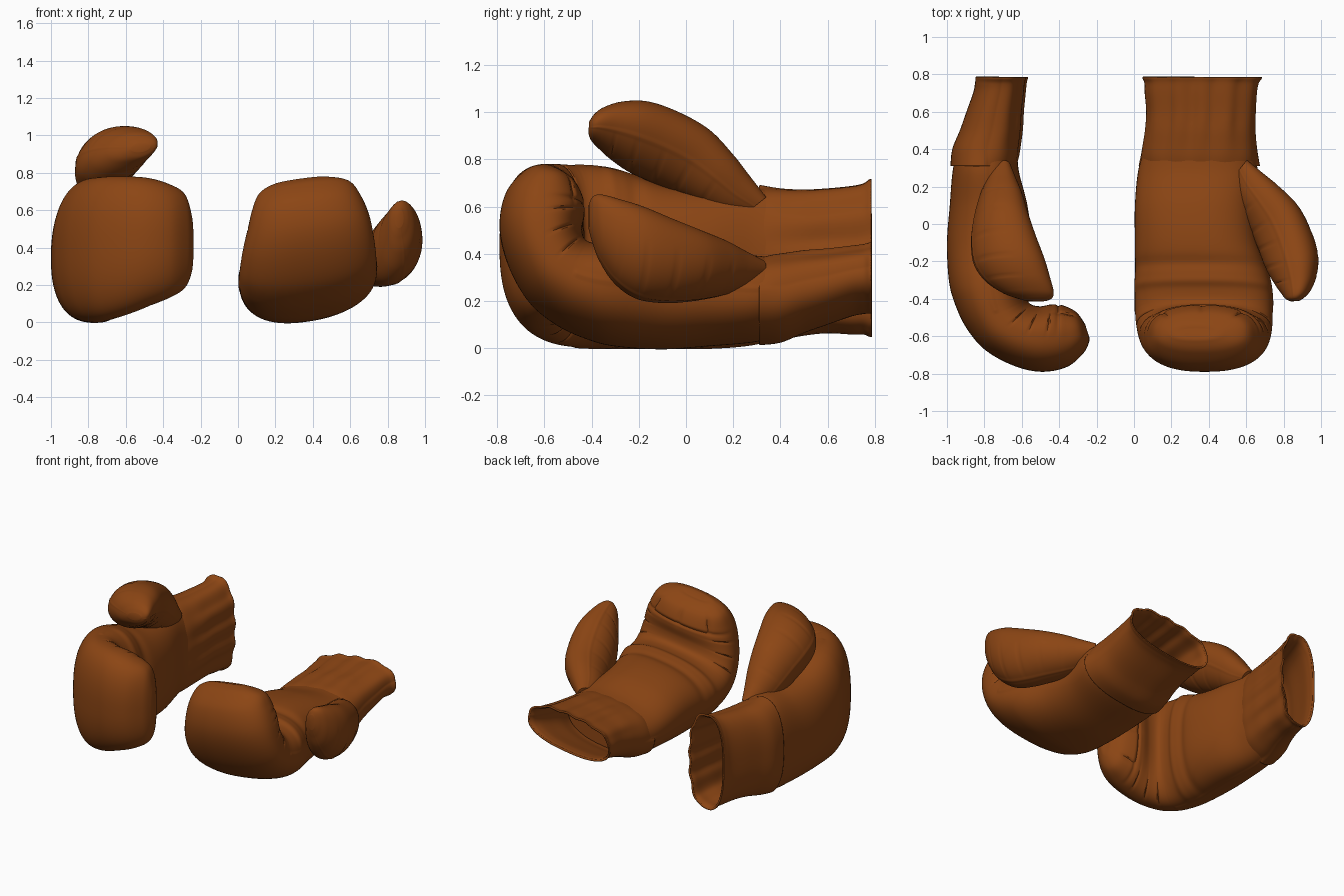
import bpy, bmesh
from math import sin, cos, pi, radians, exp
from mathutils import Vector

if "Cube" in bpy.data.objects:
    bpy.data.objects.remove(bpy.data.objects["Cube"])

leather = bpy.data.materials.new("brown_leather")
leather.diffuse_color = (0.26, 0.06, 0.007, 1)
leather.use_nodes = True
leather.node_tree.nodes["Principled BSDF"].inputs["Base Color"].default_value = leather.diffuse_color


# Hand frame is (u across towards the thumb, y along the arm, v towards the palm)
def stand_on_edge(u, y, v):
    return Vector((v - 1.0, y, u))


def lie_on_back(u, y, v):
    a = radians(8)
    du, dv = (u - 0.385) * 0.96, v - 0.40
    return Vector((0.35 + du * cos(a) - dv * sin(a), y, 0.405 + du * sin(a) + dv * cos(a)))


def spline(rows, steps):
    """Catmull-Rom through rows; gives (station position, row)."""
    out = []
    for i in range(len(rows) - 1):
        p0, p1, p2, p3 = (rows[max(0, min(len(rows) - 1, i + k))] for k in (-1, 0, 1, 2))
        for j in range(steps):
            t = j / steps
            out.append((i + t, [0.5 * (2 * b + (c - a) * t + (2 * a - 5 * b + 4 * c - d) * t * t
                        + (3 * b - a - 3 * c + d) * t ** 3) for a, b, c, d in zip(p0, p1, p2, p3)]))
    out.append((len(rows) - 1, rows[-1]))
    return out


def loft(name, rows, place, power, relief, thumb=False, caps=True, n=120):
    """Rows: near edge (y, w), far edge (y, w), low and high limits on the third axis."""
    bm = bmesh.new()
    rings = []
    for s, (y1, w1, y2, w2, lo, hi) in spline(rows, 10):
        ring = []
        for k in range(n):
            a = 2 * pi * (k + 0.5) / n
            c, d = cos(a), sin(a)
            r = (abs(c) ** power + abs(d) ** power) ** (-1 / power) * relief(s, a)
            c, d = c * r, d * r
            y = (y1 + y2) / 2 + d * (y2 - y1) / 2
            w = (w1 + w2) / 2 + d * (w2 - w1) / 2
            m = (lo + hi) / 2 + c * (hi - lo) / 2
            if thumb:  # outer side of the thumb leans towards the palm
                m -= 0.25 * d * (hi - lo) / 2
            ring.append(bm.verts.new(place(w, y, m) if thumb else place(m, y, w)))
        rings.append(ring)
    for p, q in zip(rings, rings[1:]):
        for k in range(n):
            bm.faces.new((p[k], p[(k + 1) % n], q[(k + 1) % n], q[k]))
    if caps:
        bm.faces.new(rings[0])
        bm.faces.new(rings[-1])
    bmesh.ops.recalc_face_normals(bm, faces=bm.faces)
    mesh = bpy.data.meshes.new(name)
    bm.to_mesh(mesh)
    bm.free()
    mesh.materials.append(leather)
    ob = bpy.data.objects.new(name, mesh)
    bpy.context.collection.objects.link(ob)
    bpy.ops.object.select_all(action='DESELECT')
    ob.select_set(True)
    bpy.context.view_layer.objects.active = ob
    bpy.ops.object.shade_smooth_by_angle(angle=radians(40))
    return ob


def bump(x, width):
    return exp(-(x / width) ** 2)


# Body: back edge, palm edge, little-finger and thumb sides, wrist to curled tip
BODY = [
    (0.40, 0.055, 0.40, 0.375, 0.05, 0.66), (0.28, 0.03, 0.28, 0.385, 0.015, 0.68),
    (0.10, 0.015, 0.10, 0.43, 0.0, 0.67), (-0.10, 0.0, -0.08, 0.45, 0.0, 0.69),
    (-0.30, 0.01, -0.25, 0.44, 0.0, 0.75), (-0.42, 0.04, -0.34, 0.43, 0.0, 0.77),
    (-0.55, 0.10, -0.40, 0.43, 0.005, 0.775), (-0.67, 0.20, -0.43, 0.45, 0.02, 0.78),
    (-0.755, 0.35, -0.44, 0.50, 0.05, 0.78), (-0.79, 0.50, -0.43, 0.56, 0.09, 0.77),
    (-0.765, 0.64, -0.435, 0.62, 0.13, 0.74), (-0.69, 0.73, -0.47, 0.69, 0.18, 0.69),
    (-0.63, 0.76, -0.53, 0.735, 0.26, 0.58), (-0.60, 0.76, -0.56, 0.745, 0.33, 0.50),
]
CUFF = [
    (0.31, 0.03, 0.31, 0.385, 0.02, 0.685), (0.40, 0.04, 0.40, 0.385, 0.04, 0.67),
    (0.50, 0.08, 0.50, 0.395, 0.06, 0.665), (0.60, 0.115, 0.60, 0.40, 0.07, 0.67),
    (0.70, 0.15, 0.70, 0.41, 0.065, 0.68), (0.75, 0.16, 0.75, 0.415, 0.065, 0.69),
    (0.785, 0.165, 0.785, 0.42, 0.06, 0.705),
]
# Thumb: outer edge, inner edge (y, u), back and palm limits
THUMB = [
    (0.34, 0.64, 0.24, 0.56, 0.24, 0.34), (0.27, 0.73, 0.15, 0.57, 0.20, 0.37),
    (0.20, 0.82, 0.06, 0.61, 0.17, 0.40), (0.10, 0.925, -0.05, 0.66, 0.145, 0.43),
    (-0.03, 1.0, -0.14, 0.70, 0.135, 0.47), (-0.16, 1.045, -0.24, 0.745, 0.15, 0.515),
    (-0.27, 1.045, -0.32, 0.80, 0.21, 0.545), (-0.35, 1.02, -0.375, 0.85, 0.30, 0.565),
    (-0.39, 0.99, -0.402, 0.88, 0.38, 0.56), (-0.41, 0.96, -0.414, 0.91, 0.43, 0.53),
]


def body_relief(s, a):
    palm = max(0, sin(a))
    seam = 0.012 * (bump(a - pi, 0.05) + bump(min(a, 2 * pi - a), 0.05)) * (s < 6)
    # finger pleats, stitched tip seam, side creases and the roll across the palm
    pleat = -0.09 * max(0, cos(9 * cos(a))) ** 16 * bump(s - 10.3, 0.8) * palm
    tip = -0.05 * bump(s - 9.6, 0.15) * palm
    crease = -0.03 * max(0, cos(2 * pi * s)) ** 12 * (6 < s < 10)
    crease *= bump(a - 0.5, 0.3) + bump(a - pi + 0.5, 0.3)
    roll = (0.05 * bump(s - 4.5, 0.35) - 0.05 * bump(s - 3.7, 0.2)) * palm
    return 1 + seam + pleat + tip + crease + roll


def cuff_relief(s, a):
    # gathered palm side blending into the body, plain raised band on the back
    palm = max(0, sin(a))
    gather = 0.045 * sin(15 * cos(a)) * palm * min(1, s / 2.5)
    band = 0.035 * max(0, -sin(a)) ** 0.5
    blend = -0.10 * palm ** 0.5 * bump(s, 0.6)
    return 0.99 + gather + band + blend + 0.02 * bump(s - 5.8, 0.4)


def thumb_relief(s, a):
    seam = 0.02 * (bump(a - pi, 0.06) + bump(min(a, 2 * pi - a), 0.06))
    pleat = -0.03 * max(0, cos(pi * 2 * s)) ** 10 * max(0, sin(2 * a)) * (1 < s < 7)
    return 1 + seam + pleat


for side, place in (("upright", stand_on_edge), ("lying", lie_on_back)):
    loft(side + "_glove_body", BODY, place, 2.4, body_relief)
    loft(side + "_glove_thumb", THUMB, place, 2.15, thumb_relief, thumb=True)
    cuff = loft(side + "_glove_cuff", CUFF, place, 2.5, cuff_relief, caps=False)
    solid = cuff.modifiers.new("leather_thickness", 'SOLIDIFY')
    solid.thickness = 0.014
    solid.offset = 0
